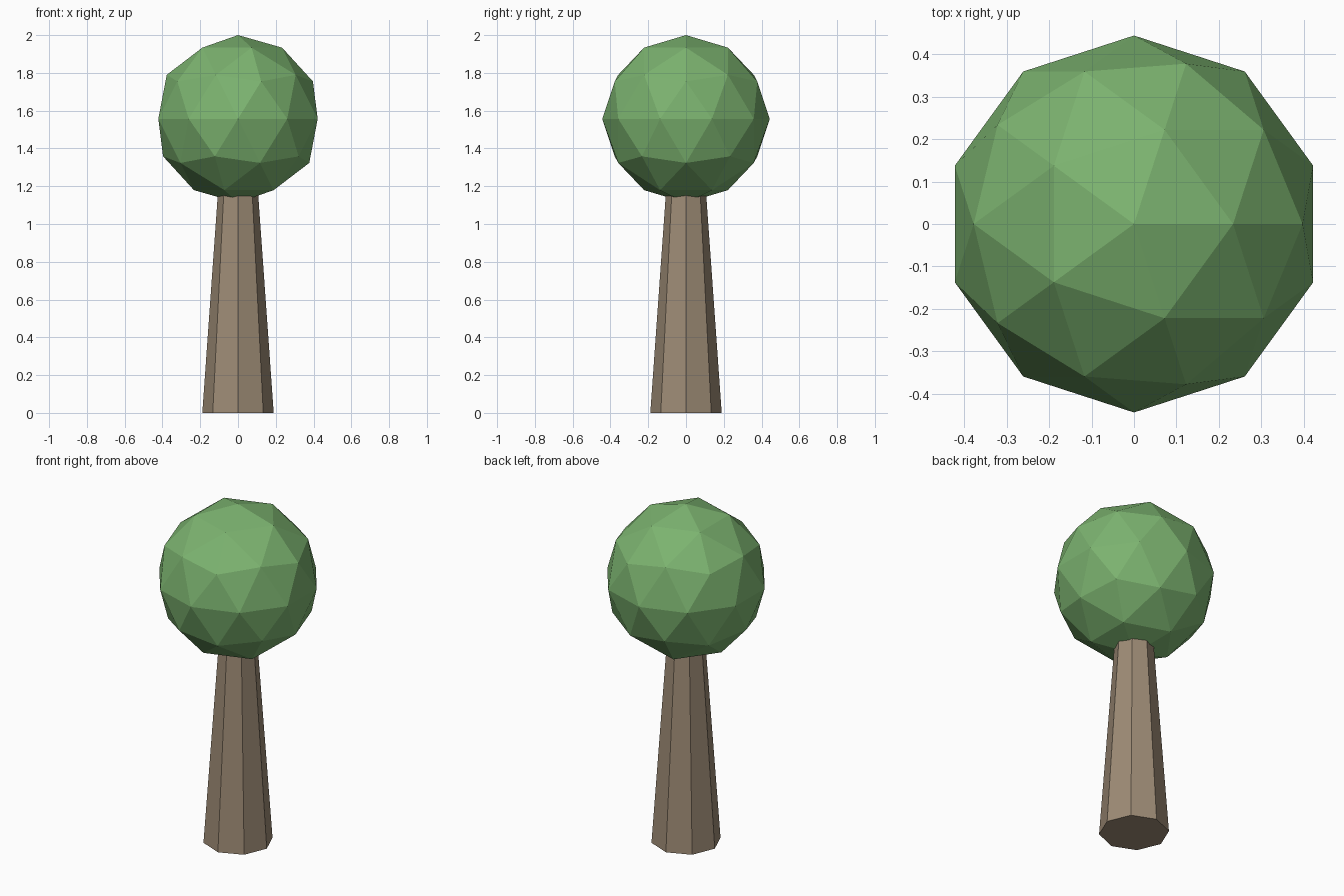
import bpy

if "Cube" in bpy.data.objects:
    bpy.data.objects.remove(bpy.data.objects["Cube"])


def paint(obj, name, color):
    mat = bpy.data.materials.new(name)
    mat.diffuse_color = color
    mat.use_nodes = True
    mat.node_tree.nodes["Principled BSDF"].inputs["Base Color"].default_value = mat.diffuse_color
    obj.data.materials.append(mat)


# Trunk: tapered octagonal column, its top buried in the foliage
TRUNK_HEIGHT = 1.333
bpy.ops.mesh.primitive_cone_add(vertices=8, radius1=0.189, radius2=0.0944,
                                depth=TRUNK_HEIGHT,
                                location=(0, 0, TRUNK_HEIGHT / 2))
trunk = bpy.context.object
trunk.name = "trunk"
paint(trunk, "bark", (0.34, 0.26, 0.18, 1))

# Foliage: faceted low-poly ball
RADIUS = 0.4435
bpy.ops.mesh.primitive_ico_sphere_add(subdivisions=2, radius=RADIUS,
                                      location=(0, 0, 2 - RADIUS))
foliage = bpy.context.object
foliage.name = "foliage"
paint(foliage, "leaves", (0.2, 0.45, 0.16, 1))
